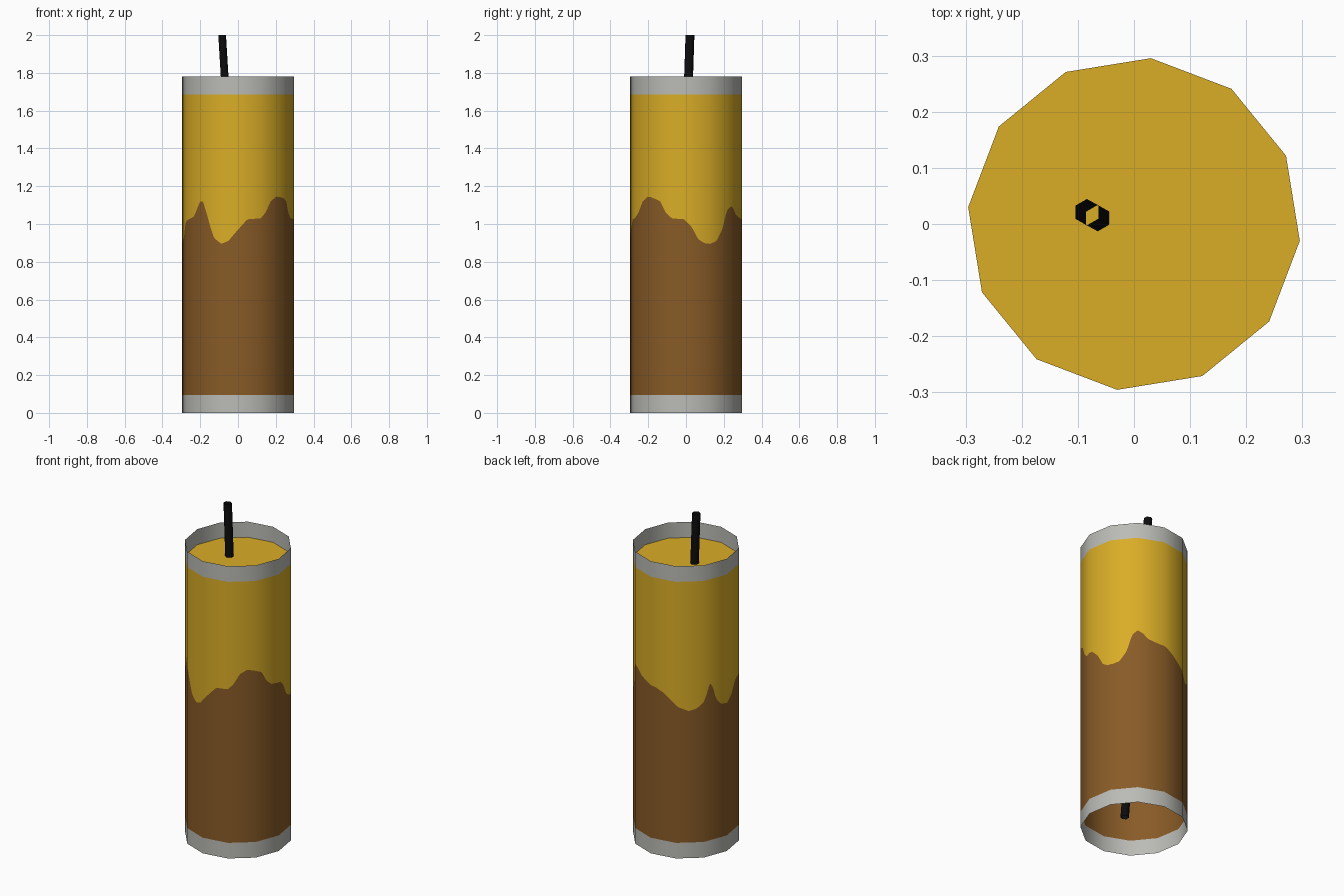
import bpy, math
from mathutils import Vector

if "Cube" in bpy.data.objects:
    bpy.data.objects.remove(bpy.data.objects["Cube"])

R, SIDES, TURN, SUB = 0.297, 12, math.radians(24.2), 16
Z_LOW, Z_HIGH, Z_TOP = 0.095, 1.685, 1.78


def material(name, rgb):
    m = bpy.data.materials.new(name)
    m.diffuse_color = (*rgb, 1)
    m.use_nodes = True
    m.node_tree.nodes["Principled BSDF"].inputs["Base Color"].default_value = m.diffuse_color
    return m


YELLOW = material("yellow", (0.70, 0.42, 0.02))
BROWN = material("brown", (0.25, 0.105, 0.02))
GREY = material("pale grey", (0.50, 0.50, 0.47))
BLACK = material("black", (0.004, 0.004, 0.004))

# Wavy paint edge: (angle in degrees, height)
WAVE = [(6, .985), (13, .92), (20, .897), (26, .895), (34, .91), (42, .97), (48, 1.07),
        (54, 1.095), (60, 1.08), (66, 1.05), (79, 1.03), (89, 1.02), (99, .995),
        (108, .96), (117, .92), (128, .895), (137, .91), (144, .945), (148, .99),
        (152, 1.05), (154, 1.045), (157, 1.01), (160, .95), (166, .91), (175, .9),
        (186, .93), (195, 1.0), (205, 1.02), (216, 1.04), (221, 1.08), (226, 1.12),
        (231, 1.12), (235, 1.07), (240, .98), (244, .925), (252, .895), (260, .91),
        (270, .97), (280, 1.025), (294, 1.03), (300, 1.06), (307, 1.12), (315, 1.145),
        (323, 1.14), (332, 1.12), (338, 1.06), (345, 1.03), (358, 1.025), (366, .985)]


def wave(a):
    d = math.degrees(a) % 360
    if d < WAVE[0][0]:
        d += 360
    for (a0, z0), (a1, z1) in zip(WAVE, WAVE[1:]):
        if d <= a1:
            return z0 + (z1 - z0) * (d - a0) / (a1 - a0)


def corner(i):
    a = TURN + math.tau * i / SIDES
    return Vector((R * math.cos(a), R * math.sin(a), 0))


def add_object(name, verts, faces, mats, normals=None):
    me = bpy.data.meshes.new(name)
    me.from_pydata(verts, [], faces)
    for m in mats:
        me.materials.append(m)
    me.update()
    if normals:
        me.polygons.foreach_set("use_smooth", [True] * len(me.polygons))
        me.normals_split_custom_set_from_vertices(normals)
    ob = bpy.data.objects.new(name, me)
    bpy.context.collection.objects.link(ob)
    return ob


# Points round the twelve-sided outline, each side subdivided for the wavy edge
ring = [corner(i).lerp(corner(i + 1), k / SUB) for i in range(SIDES) for k in range(SUB)]


def band(name, low, high, mat):
    """Open wall strip between two height functions of the angle."""
    n = len(ring)
    verts, normals = [], []
    for height in (low, high):
        for p in ring:
            verts.append((p.x, p.y, height(math.atan2(p.y, p.x))))
            normals.append(p.normalized())
    faces = [(i, (i + 1) % n, n + (i + 1) % n, n + i) for i in range(n)]
    add_object(name, verts, faces, [mat], normals)


# Cylinder wall: two grey rims, brown lower paint, yellow upper paint
band("bottom_rim", lambda a: 0, lambda a: Z_LOW, GREY)
band("lower_wrap", lambda a: Z_LOW, wave, BROWN)
band("upper_wrap", wave, lambda a: Z_HIGH, YELLOW)
band("top_rim", lambda a: Z_HIGH, lambda a: Z_TOP, GREY)

# Recessed disc inside the top rim
add_object("top_disc", [corner(i) + Vector((0, 0, Z_HIGH)) for i in range(SIDES)],
           [tuple(range(SIDES))], [YELLOW])

# Leaning six-sided open fuse running through the whole tube
verts, normals = [], []
for x, y, z in ((0.032, -0.042, 0.08), (-0.084, 0.021, 2.0)):
    for k in range(6):
        a = math.radians(90 + 60 * k)
        verts.append((x + 0.0235 * math.cos(a), y + 0.0235 * math.sin(a), z))
        normals.append((math.cos(a), math.sin(a), 0))
add_object("fuse", verts, [(i, (i + 1) % 6, 6 + (i + 1) % 6, 6 + i) for i in range(6)],
           [BLACK], normals)
